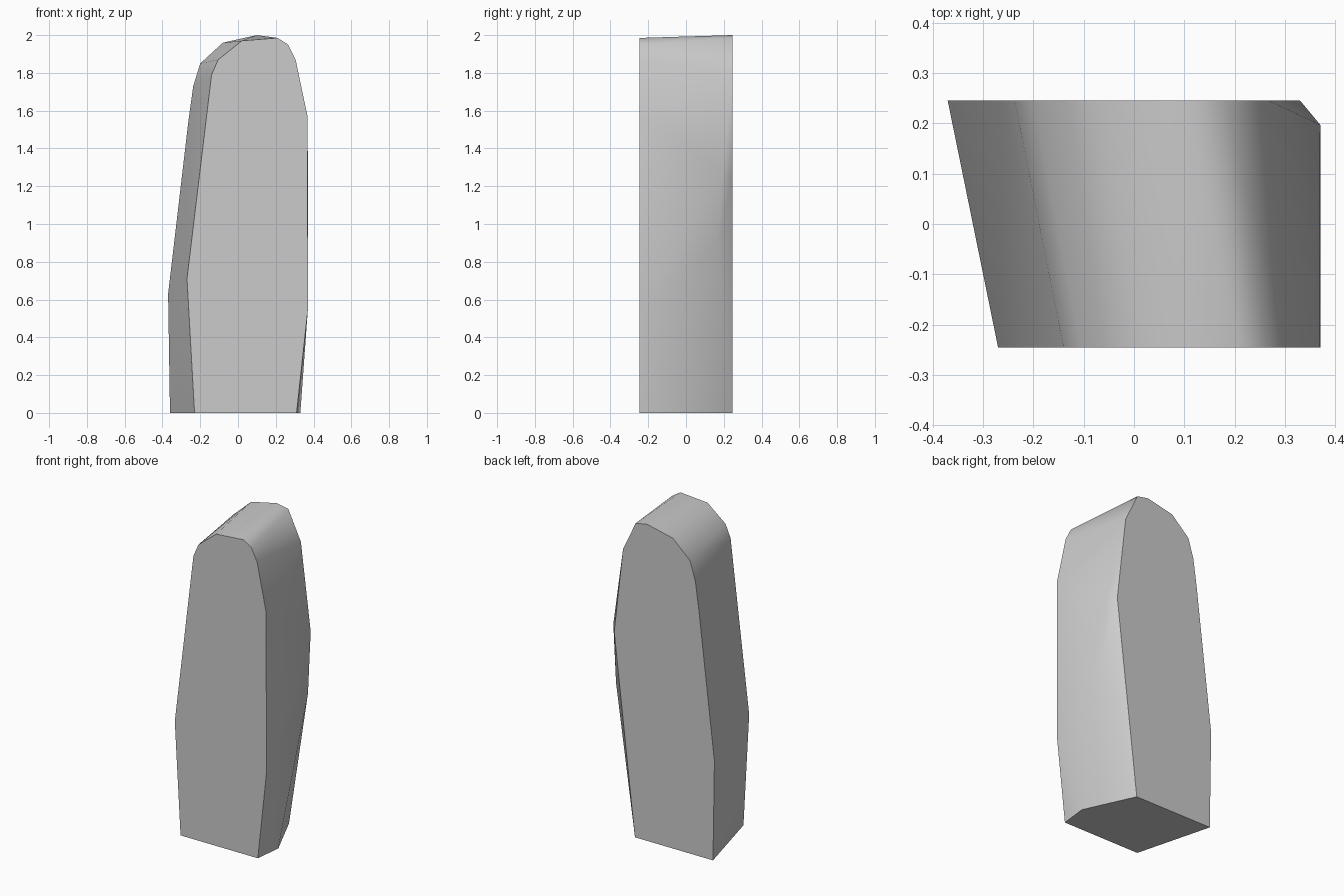
import bpy
import bmesh

cube = bpy.data.objects.get("Cube")
if cube:
    bpy.data.objects.remove(cube, do_unlink=True)

DEPTH = 0.245

# Outlines of the two flat faces (x, z), going up the -x side and down the +x side
front_outline = [(-0.23, 0), (-0.27, 0.71), (-0.14, 1.79), (-0.105, 1.87), (0.02, 1.97),
                 (0.21, 1.985), (0.265, 1.95), (0.305, 1.87), (0.368, 1.57),
                 (0.37, 0.55), (0.31, 0)]
back_outline = [(-0.36, 0), (-0.37, 0.63), (-0.262, 1.55), (-0.237, 1.73), (-0.2, 1.85),
                (-0.08, 1.96), (0.1, 2), (0.18, 1.985), (0.268, 1.8), (0.33, 1.26), (0.185, 0)]
# Chipped rear corner on the +x flank
chip_points = [(0.33, -0.07, 0), (0.37, 0.17, 0.9), (0.37, 0.197, 1.28)]

stone = bpy.data.materials.new("grey_stone")
stone.use_nodes = True
colour = (0.6, 0.6, 0.6, 1)
stone.diffuse_color = colour
stone.node_tree.nodes["Principled BSDF"].inputs["Base Color"].default_value = colour

# Wrap the outlines in one faceted block
bm = bmesh.new()
for y, outline in ((-DEPTH, front_outline), (DEPTH, back_outline)):
    for x, z in outline:
        bm.verts.new((x, y, z))
for point in chip_points:
    bm.verts.new(point)
hull = bmesh.ops.convex_hull(bm, input=bm.verts[:])
loose = {v for v in hull["geom_interior"] + hull["geom_unused"]
         if isinstance(v, bmesh.types.BMVert) and not v.link_faces}
bmesh.ops.delete(bm, geom=list(loose), context="VERTS")
bmesh.ops.dissolve_limit(bm, angle_limit=0.003, verts=bm.verts[:], edges=bm.edges[:])
bmesh.ops.recalc_face_normals(bm, faces=bm.faces[:])

# Flat front, back and base; soft worn flanks and crown
for face in bm.faces:
    face.smooth = abs(face.normal.y) < 0.95 and face.normal.z > -0.95

mesh = bpy.data.meshes.new("standing_stone")
bm.to_mesh(mesh)
bm.free()
mesh.materials.append(stone)
block = bpy.data.objects.new("standing_stone", mesh)
bpy.context.collection.objects.link(block)
